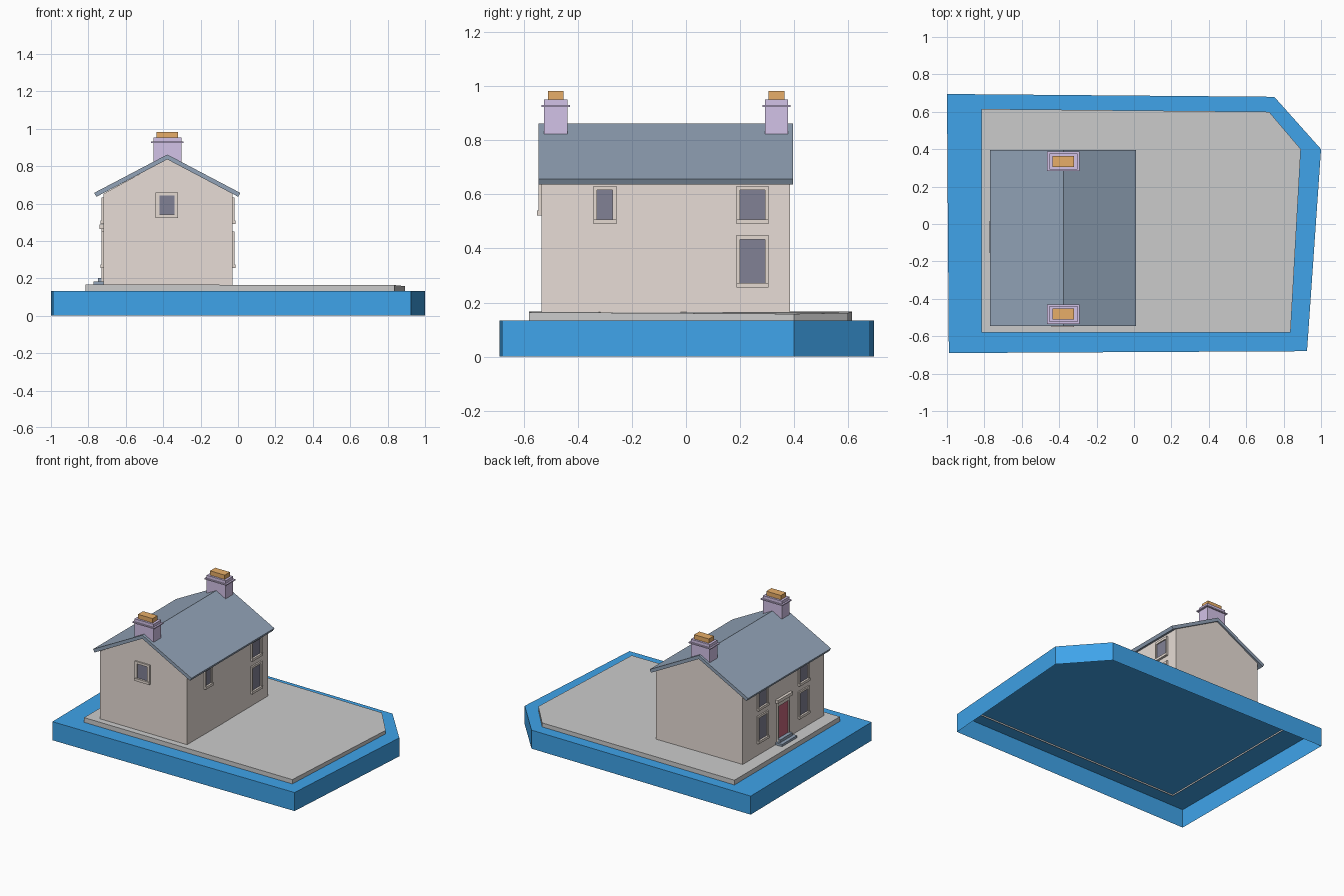
import bpy, bmesh

if "Cube" in bpy.data.objects:
    bpy.data.objects.remove(bpy.data.objects["Cube"])

def mat(name, r, g, b):
    m = bpy.data.materials.new(name)
    m.diffuse_color = (r, g, b, 1)
    m.use_nodes = True
    m.node_tree.nodes["Principled BSDF"].inputs["Base Color"].default_value = m.diffuse_color
    return m

BLUE = mat("base_blue", 0.05, 0.37, 0.82)
STONE = mat("wall_stone", 0.80, 0.72, 0.67)
TRIM = mat("trim_stone", 0.78, 0.70, 0.64)
SLATE = mat("slate", 0.29, 0.37, 0.48)
GLASS = mat("glass", 0.22, 0.22, 0.30)
PURPLE = mat("chimney_purple", 0.65, 0.54, 0.80)
ORANGE = mat("pot_orange", 0.80, 0.42, 0.14)
RED = mat("door_red", 0.55, 0.13, 0.20)

def finish(bm, name, material):
    bmesh.ops.recalc_face_normals(bm, faces=bm.faces)
    me = bpy.data.meshes.new(name)
    bm.to_mesh(me)
    bm.free()
    ob = bpy.data.objects.new(name, me)
    bpy.context.collection.objects.link(ob)
    if material:
        me.materials.append(material)
    return ob

def add_box(bm, lo, hi):
    v = bmesh.ops.create_cube(bm, size=1)["verts"]
    for p in v:
        for i in range(3):
            p.co[i] = (lo[i] + hi[i]) / 2 + p.co[i] * (hi[i] - lo[i])

def boxes(name, material, *items):
    bm = bmesh.new()
    for a, b in items:
        lo = [min(p, q) for p, q in zip(a, b)]
        hi = [max(p, q) for p, q in zip(a, b)]
        add_box(bm, lo, hi)
    return finish(bm, name, material)

def tray(name, pts, z0, tops, material):
    """Flat plinth with a lid and sides, open underneath."""
    bm = bmesh.new()
    lo = [bm.verts.new((x, y, z0)) for x, y in pts]
    hi = [bm.verts.new((x, y, z)) for (x, y), z in zip(pts, tops)]
    n = len(pts)
    for i in range(n):
        j = (i + 1) % n
        bm.faces.new((lo[i], lo[j], hi[j], hi[i]))
    bm.faces.new(hi)
    return finish(bm, name, material)

def prism(name, profile, y0, y1, material):
    """Extrude an x-z profile along y."""
    bm = bmesh.new()
    f = bm.faces.new([bm.verts.new((x, y0, z)) for x, z in profile])
    ext = bmesh.ops.extrude_face_region(bm, geom=[f])["geom"]
    for v in ext:
        if isinstance(v, bmesh.types.BMVert):
            v.co.y = y1
    return finish(bm, name, material)

# blue base and the grey yard on it
tray("base", [(-1, .695), (-.99, -.69), (.925, -.68), (1, .4), (.75, .68)],
     0, [.133] * 5, BLUE)
tray("yard", [(-.815, .615), (-.815, -.58), (.837, -.58), (.892, .4), (.722, .6)],
     .122, [.167, .167, .164, .158, .162], None)

# house walls and roof
X0, X1, Y0, Y1, XR = -.72, -.03, -.535, .385, -.378
prism("walls", [(X0, .16), (X1, .16), (X1, .652), (XR, .838), (X0, .652)], Y0, Y1, STONE)
prism("roof", [(-.769, .657), (XR, .862), (.012, .657), (.001, .636),
               (XR, .836), (-.757, .636)], -.545, .395, SLATE)

# maps (along wall, outward, height) to world for each wall
def on_right(u, n, z): return (X1 + n, u, z)
def on_left(u, n, z): return (X0 - n, u, z)
def on_front(u, n, z): return (u, Y0 - n, z)

def window(name, wall, u, w, z0, z1, t=.014):
    h, d = w / 2, -.01
    parts = [((u - h, d, z0 + .018), (u - h + t, .010, z1 - .016)),
             ((u + h - t, d, z0 + .018), (u + h, .010, z1 - .016)),
             ((u - h, d, z1 - .016), (u + h, .010, z1)),
             ((u - h, d, z0), (u + h, .016, z0 + .018))]
    boxes(name + "_frame", TRIM, *[(wall(*a), wall(*b)) for a, b in parts])
    boxes(name + "_glass", GLASS,
          (wall(u - h + t, d, z0 + .018), wall(u + h - t, .002, z1 - .016)))

window("gable_window", on_front, -.38, .12, .522, .66, .02)
window("right_small_window", on_right, -.30, .085, .49, .632)
for label, wall, u in (("right", on_right, .246), ("left_back", on_left, .165),
                       ("left_front", on_left, -.30)):
    window(label + "_upper_window", wall, u, .12, .49, .632)
    window(label + "_lower_window", wall, u, .12, .255, .45)

# entrance: door, hood and two steps
D = -.07
boxes("door", RED, (on_left(D - .055, -.01, .2), on_left(D + .055, .003, .435)))
boxes("door_surround", TRIM,
      (on_left(D - .07, -.01, .167), on_left(D - .055, .009, .45)),
      (on_left(D + .055, -.01, .167), on_left(D + .07, .009, .45)),
      (on_left(D - .07, -.01, .435), on_left(D + .07, .009, .465)),
      (on_left(D - .085, -.01, .465), on_left(D + .085, .02, .488)))
boxes("door_steps", SLATE,
      (on_left(D - .085, -.01, .16), on_left(D + .085, .053, .183)),
      (on_left(D - .07, -.01, .183), on_left(D + .07, .028, .203)))

# a chimney on each gable
def centred(y, hx, hy, z0, z1):
    return ((XR - hx, y - hy, z0), (XR + hx, y + hy, z1))

for label, y in (("front", -.482), ("back", .335)):
    boxes(label + "_chimney", PURPLE, centred(y, .075, .043, .78, .952),
          centred(y, .087, .052, .923, .931))
    boxes(label + "_chimney_pot", ORANGE, centred(y, .058, .029, .945, .983))
